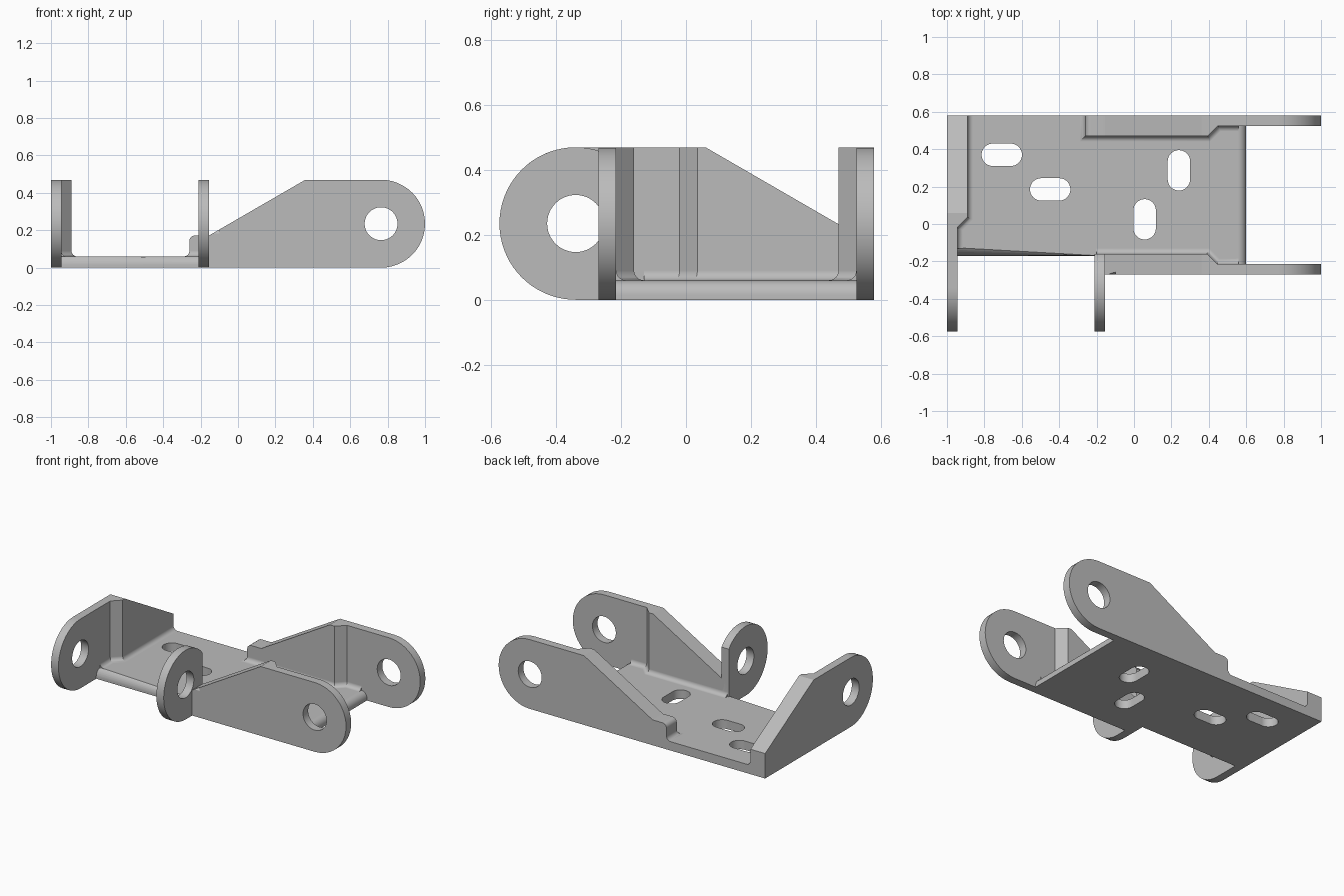
import bpy, bmesh
from math import sin, cos, pi, radians
from mathutils import Vector

cube = bpy.data.objects.get("Cube")
if cube:
    bpy.data.objects.remove(cube, do_unlink=True)

T = 0.06          # floor thickness
H = 0.47          # wall height
R = H / 2         # radius of the rounded wall ends
HOLE = 0.088
BACK, FRONT = 0.58, -0.27

grey = bpy.data.materials.new("steel grey")
grey.use_nodes = True
colour = (0.5, 0.5, 0.5, 1)
grey.diffuse_color = colour
grey.node_tree.nodes["Principled BSDF"].inputs["Base Color"].default_value = colour


def add(name, bm):
    bmesh.ops.recalc_face_normals(bm, faces=bm.faces[:])
    mesh = bpy.data.meshes.new(name)
    bm.to_mesh(mesh)
    bm.free()
    mesh.materials.append(grey)
    ob = bpy.data.objects.new(name, mesh)
    bpy.context.collection.objects.link(ob)
    return ob


def prism(name, pts, axis, lo, hi):
    """Extrude a 2D outline along the given axis."""
    place = {"X": lambda a, b, d: (d, a, b),
             "Y": lambda a, b, d: (a, d, b),
             "Z": lambda a, b, d: (a, b, d)}[axis]
    bm = bmesh.new()
    ends = [[bm.verts.new(place(a, b, d)) for a, b in pts] for d in (lo, hi)]
    for end in ends:
        bm.faces.new(end)
    n = len(pts)
    for i in range(n):
        j = (i + 1) % n
        bm.faces.new((ends[0][i], ends[0][j], ends[1][j], ends[1][i]))
    return add(name, bm)


def arc(cx, cy, r, a0, a1, n=24):
    angles = [radians(a0 + (a1 - a0) * i / n) for i in range(n + 1)]
    return [(cx + r * cos(a), cy + r * sin(a)) for a in angles]


def circle(cx, cy, r):
    return arc(cx, cy, r, 0, 360, 48)[:-1]


def boolean(target, tool, operation):
    mod = target.modifiers.new(operation, "BOOLEAN")
    mod.object, mod.operation, mod.solver = tool, operation, "EXACT"
    bpy.ops.object.select_all(action="DESELECT")
    bpy.context.view_layer.objects.active = target
    target.select_set(True)
    bpy.ops.object.modifier_apply(modifier=mod.name)
    bpy.data.objects.remove(tool, do_unlink=True)


def fillet(name, path, r=0.03):
    """Sweep a concave fillet along a floor path, on the right of travel."""
    section = [(-0.02, T - 0.02), (r, T - 0.02)]
    section += [(r - r * sin(a), T + r - r * cos(a)) for a in [i * pi / 12 for i in range(7)]]
    section += [(-0.02, T + r)]
    path = [Vector(p) for p in path]
    normals = []
    for a, b in zip(path, path[1:]):
        d = (b - a).normalized()
        normals.append(Vector((d.y, -d.x)))
    bm = bmesh.new()
    rings = []
    for i, p in enumerate(path):
        n1, n2 = normals[max(i - 1, 0)], normals[min(i, len(normals) - 1)]
        mitre = (n1 + n2) / (1 + n1.dot(n2))
        rings.append([bm.verts.new((*(p + mitre * o), z)) for o, z in section])
    for a, b in zip(rings, rings[1:]):
        for i in range(len(section)):
            j = (i + 1) % len(section)
            bm.faces.new((a[i], a[j], b[j], b[i]))
    bm.faces.new(rings[0])
    bm.faces.new(rings[-1])
    return add(name, bm)


# Floor plate with its free front and left edges rounded over
bracket = prism("bracket", [(-0.98, -0.17), (-0.18, -0.17), (-0.18, -0.25), (0.6, -0.25),
                            (0.6, BACK), (-0.98, BACK)], "Z", 0, T)
bm = bmesh.new()
bm.from_mesh(bracket.data)
free = [e for e in bm.edges if all(v.co.z > T - 0.001 for v in e.verts)
        and (all(abs(v.co.y + 0.17) < 0.001 for v in e.verts)
             or all(abs(v.co.x - 0.6) < 0.001 for v in e.verts))]
bmesh.ops.bevel(bm, geom=free, offset=0.045, segments=6, profile=0.5, affect="EDGES")
bm.to_mesh(bracket.data)
bm.free()

# Long side walls: rounded ear, sloped shoulder, thickened and jogged in plan
side = [(-0.26, 0)] + arc(0.765, R, R, -90, 90) + [(0.36, H), (-0.155, 0.172)]
side += arc(-0.23, 0.142, 0.03, 90, 180, 6)
plans = {
    "back_wall": [(-0.4, BACK), (-0.4, 0.47), (0.395, 0.47), (0.45, 0.525), (1.1, 0.525), (1.1, BACK)],
    "front_wall": [(-0.18, FRONT), (1.1, FRONT), (1.1, -0.215), (0.445, -0.215), (0.39, -0.16), (-0.18, -0.16)],
}
walls = []
for name, plan in plans.items():
    wall = prism(name, side, "Y", -0.8, 0.8)
    boolean(wall, prism("plan", plan, "Z", -0.1, 1), "INTERSECT")
    walls.append(wall)

# End wall, with the same ear turned towards the front
EAR = -0.34
end = arc(EAR, R, R, 270, 90) + [(0.06, H), (0.7, 0.1), (0.7, 0)]
end_wall = prism("end_wall", end, "X", -1, -0.8)
boolean(end_wall, prism("plan", [(-1.1, -0.7), (-0.945, -0.7), (-0.945, -0.02), (-0.89, 0.035),
                                 (-0.89, BACK), (-1.1, BACK)], "Z", -0.1, 1), "INTERSECT")

# Short ear standing out from the front wall
tab_pts = [p for p in arc(EAR, R, R, 270, 40, 46) if p[0] < -0.163]
tab = prism("front_tab", tab_pts + [(-0.16, 0.383), (-0.16, 0)], "X", -0.21, -0.155)

# Fillets between the floor and the walls
fillets = [
    fillet("end_fillet", [(-0.945, -0.13), (-0.945, -0.02), (-0.89, 0.035), (-0.89, BACK)]),
    fillet("back_fillet", [(-0.26, BACK), (-0.26, 0.47), (0.395, 0.47), (0.45, 0.525), (0.56, 0.525)]),
    fillet("front_fillet", [(0.56, -0.215), (0.445, -0.215), (0.39, -0.16), (-0.2, -0.16)]),
]
for part in walls + [end_wall, tab] + fillets:
    boolean(bracket, part, "UNION")

# Pin holes through both pairs of ears
boolean(bracket, prism("side_pin", circle(0.765, R, HOLE), "Y", -0.8, 0.8), "DIFFERENCE")
boolean(bracket, prism("end_pin", circle(EAR, R, HOLE), "X", -1.2, -0.1), "DIFFERENCE")

# Mounting slots in the floor
SLOT, REACH = 0.06, 0.048
for x, y, upright in [(-0.707, 0.37, False), (-0.448, 0.185, False),
                      (0.057, 0.025, True), (0.24, 0.287, True)]:
    if upright:
        pts = arc(x, y + REACH, SLOT, 0, 180, 16) + arc(x, y - REACH, SLOT, 180, 360, 16)
    else:
        pts = arc(x + REACH, y, SLOT, -90, 90, 16) + arc(x - REACH, y, SLOT, 90, 270, 16)
    boolean(bracket, prism("slot", pts, "Z", -0.1, 0.2), "DIFFERENCE")

# Smooth curved faces while keeping flats crisp
bpy.ops.object.select_all(action="DESELECT")
bracket.select_set(True)
bpy.context.view_layer.objects.active = bracket
bpy.ops.object.shade_smooth_by_angle(angle=radians(25))
weighted = bracket.modifiers.new("flat_normals", "WEIGHTED_NORMAL")
weighted.keep_sharp = True
weighted.weight = 100
